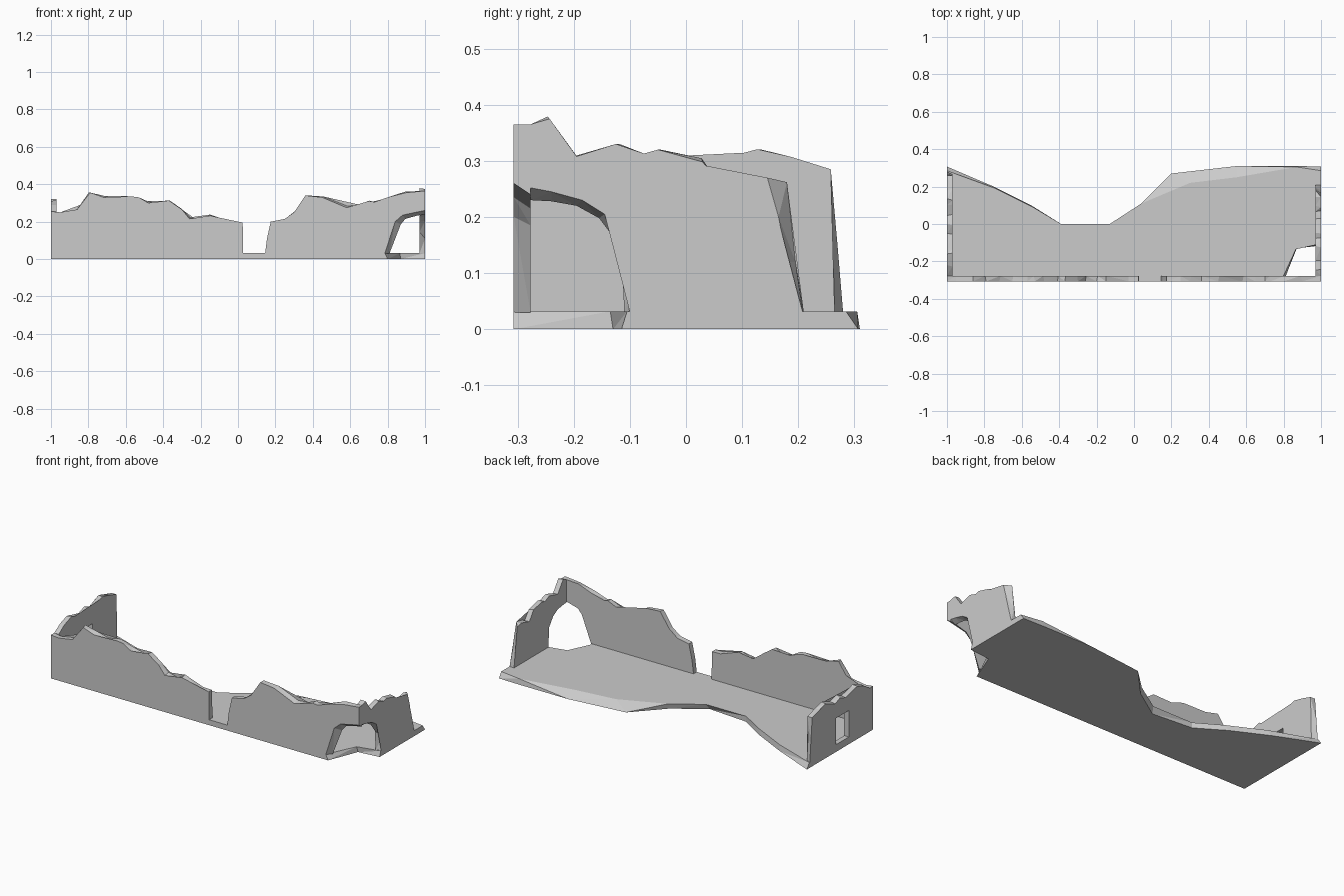
import bpy, bmesh, random
from mathutils import Vector

if "Cube" in bpy.data.objects:
    bpy.data.objects.remove(bpy.data.objects["Cube"])

random.seed(4)


def loft(name, a, b):
    """Solid between two matching loops of 3D points."""
    bm = bmesh.new()
    va = [bm.verts.new(p) for p in a]
    vb = [bm.verts.new(p) for p in b]
    bm.faces.new(va)
    bm.faces.new(vb[::-1])
    n = len(a)
    for i in range(n):
        j = (i + 1) % n
        bm.faces.new((va[j], va[i], vb[i], vb[j]))
    # triangulate so the uneven loops stay flat
    bmesh.ops.triangulate(bm, faces=bm.faces[:])
    bmesh.ops.recalc_face_normals(bm, faces=bm.faces[:])
    me = bpy.data.meshes.new(name)
    bm.to_mesh(me)
    bm.free()
    ob = bpy.data.objects.new(name, me)
    bpy.context.collection.objects.link(ob)
    return ob


def rough(top):
    """Slightly shifted copy of a broken wall top; end points stay put."""
    mid = [(u + random.uniform(-.008, .008), z + random.uniform(-.003, .01))
           for u, z in top[1:-1]]
    return [top[0]] + mid + [top[-1]]


def wall(name, top, rest_out, rest_in, place, out, inn):
    """Ruined wall: jagged top plus the remaining outline on each face."""
    return loft(name,
                [place(u, z, out) for u, z in top + rest_out],
                [place(u, z, inn) for u, z in rough(top) + rest_in])


def along_x(u, z, d):
    return (u, d, z)


def along_y(u, z, d):
    return (d, u, z)


B, T = .03, .03            # floor height, wall thickness
F = -.307                  # front face

# broken floor slab with notch under the corner arch
low = [(-1, F), (.8, F), (.87, -.13), (1, -.115), (1, .307), (.87, .31), (.55, .31),
       (.2, .27), (.04, .10), (-.14, -.02), (-.39, 0), (-.55, .10), (-.75, .2), (-1, .307)]
high = [(-1, F), (.785, F), (.865, -.135), (1, -.105), (1, .285), (.87, .305), (.55, .25),
        (.3, .22), (.04, .11), (-.13, 0), (-.39, 0), (-.54, .09), (-.74, .19), (-1, .285)]
loft("floor_slab", [(x, y, 0) for x, y in low], [(x, y, B + .002) for x, y in high])

# front wall, left of the doorway
top = [(-1, .255), (-.95, .25), (-.86, .265), (-.79, .355), (-.72, .33), (-.65, .32),
       (-.57, .335), (-.53, .33), (-.48, .3), (-.41, .283), (-.37, .313), (-.3, .265),
       (-.26, .215), (-.2, .21), (-.15, .232), (-.03, .197), (.025, .195)]
ends = [(.028, B), (-1, B)]
wall("front_wall_left", top, ends, ends, along_x, F, F + T)

# front wall, right of the doorway, with half of the corner arch
top = [(.175, .2), (.25, .215), (.3, .25), (.36, .34), (.45, .33), (.58, .275),
       (.65, .288), (.7, .31), (.73, .305), (.8, .33), (.9, .355), (1, .365)]
wall("front_wall_right", top,
     [(1, .26), (.95, .25), (.88, .235), (.84, .2), (.785, B), (.145, B), (.155, .11)],
     [(1, .24), (.96, .233), (.895, .215), (.87, .185), (.81, B), (.145, B), (.155, .11)],
     along_x, F, F + T)

# right wall with the other half of the corner arch
top = [(F + T, .365), (-.243, .375), (-.195, .308), (-.125, .33), (-.075, .313),
       (-.05, .32), (.03, .298), (.07, .245), (.09, .26), (.145, .27)]
wall("right_wall", top,
     [(.165, .2), (.18, .12), (.208, B), (-.1, B), (-.09, .11), (-.145, .205),
      (-.185, .23), (-.24, .245), (F + T, .252)],
     [(.18, .262), (.195, .12), (.21, B), (-.11, B), (-.115, .145), (-.155, .198),
      (-.195, .22), (-.24, .228), (F + T, .23)],
     along_y, 1, 1 - T)

# left wall
top = [(F + T, .255), (-.22, .29), (-.16, .31), (-.13, .303), (-.05, .285), (0, .303),
       (.045, .285), (.1, .305), (.135, .32), (.18, .3), (.258, .285)]
left = wall("left_wall", top,
            [(.27, .15), (.28, B), (F + T, B)],
            [(.255, .14), (.265, B), (F + T, B)], along_y, -1, -1 + T)

# window opening cut through the left wall
bpy.ops.mesh.primitive_cube_add(size=1, location=(-.985, -.022, .12))
cutter = bpy.context.object
cutter.name = "window_cutter"
cutter.scale = (.2, .12, .155)
cutter.hide_render = True
mod = left.modifiers.new("window", 'BOOLEAN')
mod.operation = 'DIFFERENCE'
mod.solver = 'EXACT'
mod.object = cutter
bpy.context.view_layer.objects.active = left
bpy.ops.object.modifier_apply(modifier=mod.name)
bpy.data.objects.remove(cutter)
